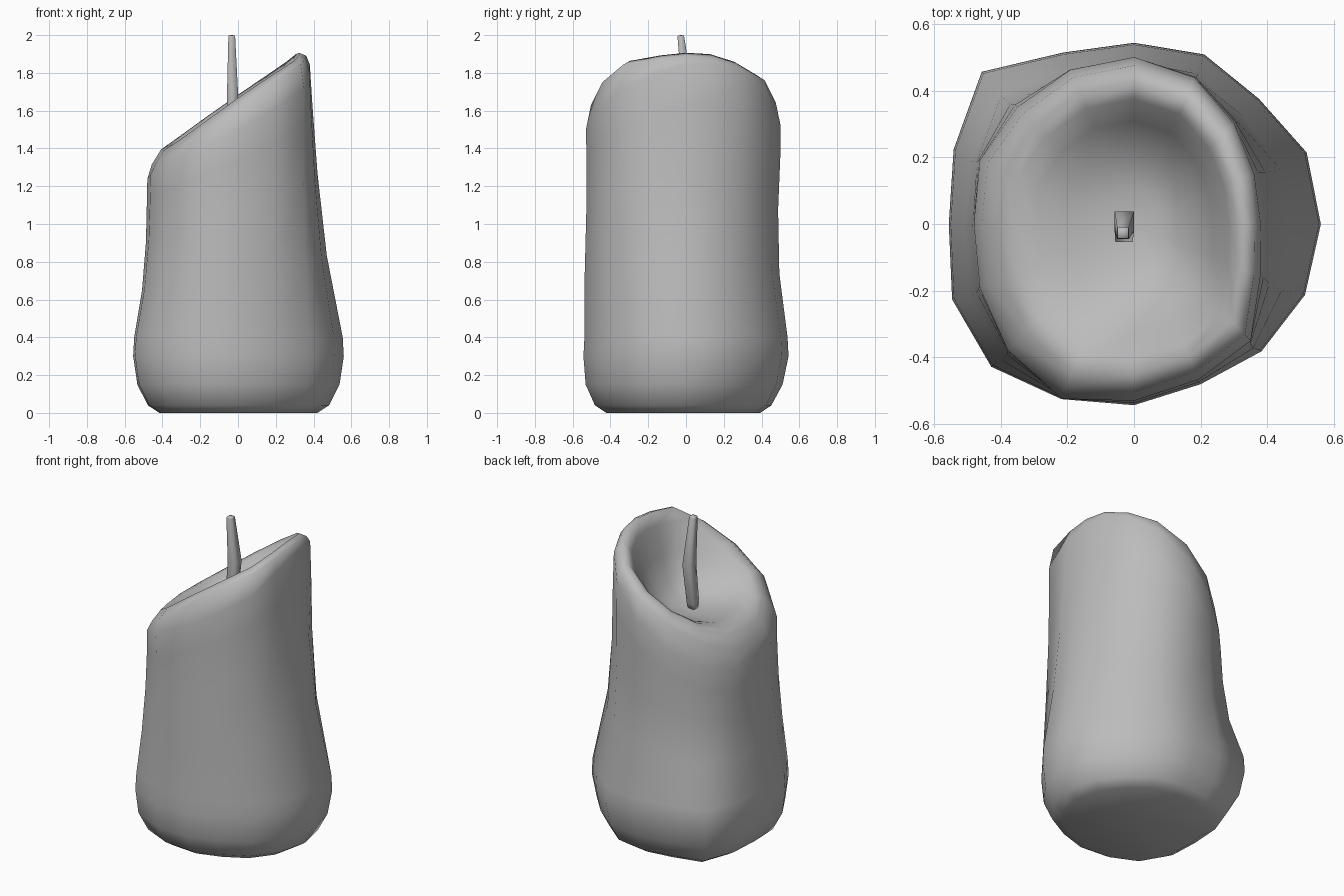
import bpy
import bmesh
from math import cos, sin, tau

old = bpy.data.objects.get("Cube")
if old:
    bpy.data.objects.remove(old, do_unlink=True)

# One plain grey for wax and wick
grey = bpy.data.materials.new("plain_grey")
grey.use_nodes = True
color = (0.5, 0.5, 0.5, 1)
grey.diffuse_color = color
grey.node_tree.nodes["Principled BSDF"].inputs["Base Color"].default_value = color


def loft(name, rings, start, end):
    """Skin a list of closed rings and close both ends with a fan."""
    bm = bmesh.new()
    rows = [[bm.verts.new(p) for p in ring] for ring in rings]
    n = len(rows[0])
    for low, high in zip(rows, rows[1:]):
        for i in range(n):
            j = (i + 1) % n
            bm.faces.new((low[i], low[j], high[j], high[i]))
    for row, tip in ((rows[0], start), (rows[-1], end)):
        center = bm.verts.new(tip)
        for i in range(n):
            bm.faces.new((row[i], row[(i + 1) % n], center))
    bmesh.ops.recalc_face_normals(bm, faces=bm.faces[:])
    mesh = bpy.data.meshes.new(name)
    bm.to_mesh(mesh)
    bm.free()
    mesh.materials.append(grey)
    for face in mesh.polygons:
        face.use_smooth = True
    obj = bpy.data.objects.new(name, mesh)
    bpy.context.collection.objects.link(obj)
    return obj


# Lumpy outlines of the foot and of the rim: radius at equal angles from +x
foot = [.56, .56, .53, .55, .543, .556, .645, .585,
        .555, .59, .605, .568, .543, .52, .54, .555]
rim = [.38, .39, .425, .475, .50, .50, .495, .50,
       .48, .50, .535, .567, .53, .505, .495, .41]
COUNT = len(foot)


def outline(blend, scale, shift=0):
    """Points between the foot and rim outlines, moved back by shift."""
    points = []
    for i, (a, b) in enumerate(zip(foot, rim)):
        r = (a + (b - a) * blend) * scale
        angle = tau * i / COUNT
        points.append((r * cos(angle), r * sin(angle) + shift))
    return points


def crest(x, y):
    """Height of the slanted, slightly arched rim."""
    return 1.72 + 0.68 * x - 0.25 * x * x - 0.1 * abs(y - 0.07)


rings = []
# Rounded foot: height, scale, shift
for z, scale, shift in ((0, .75, -.015), (.04, .86, -.015), (.15, .96, -.01),
                        (.3, 1, 0), (.4, .99, 0)):
    rings.append([(x, y, z) for x, y in outline(0, scale, shift)])

# Waisted wall up to the slanted shoulder: share of height, blend, scale, shift
shoulder = [crest(x, y) - .09 - .25 * y * y + .4 * x * y
            for x, y in outline(1, 1)]
for share, blend, scale, shift in ((.3, .42, .97, -.015), (.6, .7, .97, -.01),
                                   (.85, .9, .99, 0), (1, 1, 1, 0)):
    rings.append([(x, y, .4 + (top - .4) * share)
                  for (x, y), top in zip(outline(blend, scale, shift), shoulder)])

# Broad rolled rim and hollow: scale, drop below crest, share of depth to floor
for scale, drop, depth in ((.95, .035, 0), (.85, 0, 0), (.75, .01, .1),
                           (.62, 0, .5), (.43, 0, .85), (.2, 0, .98)):
    rings.append([(x, y, crest(x, y) - drop
                   + (1.41 + .12 * x - crest(x, y)) * depth)
                  for x, y in outline(1, scale)])

loft("candle_body", rings, (0, 0, .015), (-.02, 0, 1.41))

# Bent square wick: centre x, y, z and half width
path = ((-.03, -.028, 1.4, .018), (-.03, -.028, 1.44, .026),
        (-.029, .008, 1.7, .029), (-.033, -.027, 1.99, .018),
        (-.033, -.027, 1.998, .016))
corners = ((1, 1), (-1, 1), (-1, -1), (1, -1))
loft("wick", [[(x + a * h, y + b * h, z) for a, b in corners]
              for x, y, z, h in path],
     (-.03, -.028, 1.39), (-.033, -.027, 2))
